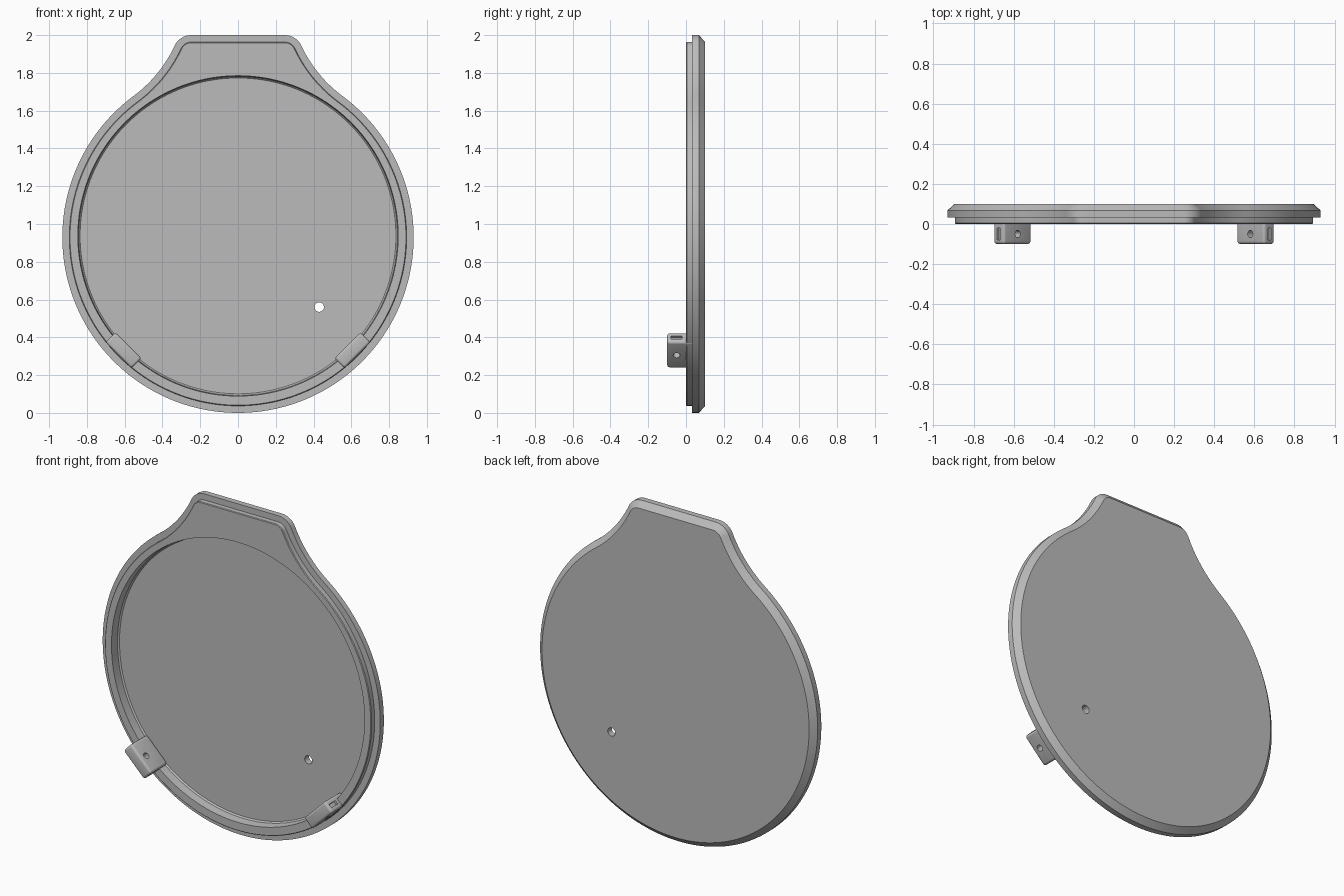
import bpy, bmesh
from math import radians, cos, sin, atan2, pi
from mathutils import Matrix, Vector

if "Cube" in bpy.data.objects:
    bpy.data.objects.remove(bpy.data.objects["Cube"], do_unlink=True)

grey = bpy.data.materials.new("plain grey")
grey.use_nodes = True
grey.diffuse_color = (0.5, 0.5, 0.5, 1)
grey.node_tree.nodes["Principled BSDF"].inputs["Base Color"].default_value = (0.5, 0.5, 0.5, 1)

DISC_Z, DISC_R = 0.93, 0.93
DISH_Z, DISH_R = 0.937, 0.848


def finish(name, bm):
    bmesh.ops.recalc_face_normals(bm, faces=bm.faces)
    mesh = bpy.data.meshes.new(name)
    bm.to_mesh(mesh)
    bm.free()
    mesh.materials.append(grey)
    obj = bpy.data.objects.new(name, mesh)
    bpy.context.collection.objects.link(obj)
    return obj


def activate(obj):
    bpy.ops.object.select_all(action="DESELECT")
    obj.select_set(True)
    bpy.context.view_layer.objects.active = obj


def cut(obj, cutter):
    cutter.hide_render = True
    mod = obj.modifiers.new("cut", "BOOLEAN")
    mod.operation, mod.solver, mod.object = "DIFFERENCE", "EXACT", cutter
    activate(obj)
    bpy.ops.object.modifier_apply(modifier=mod.name)
    bpy.data.objects.remove(cutter, do_unlink=True)


def smooth(obj):
    activate(obj)
    bpy.ops.object.shade_smooth_by_angle(angle=radians(30))


def arc(cx, cz, r, start, end, steps):
    angles = [radians(start + (end - start) * i / steps) for i in range(steps + 1)]
    return [(cx + r * cos(a), cz + r * sin(a)) for a in angles]


# Disc with a flared tab on top, inset by d
def outline(d):
    join, flare, corner = 53.5, 0.70, 0.096
    fx = (DISC_R + flare) * cos(radians(join))
    fz = DISC_Z + (DISC_R + flare) * sin(radians(join))
    half = arc(0, DISC_Z, DISC_R - d, -90, join, 72)
    half += arc(fx, fz, flare + d, 180 + join, 205, 14)[1:]
    half += arc(0.248, 1.904, corner - d, 25, 90, 10)[1:]
    x, z = half[-1]
    half += [(x * (1 - i / 12), z) for i in range(1, 13)]
    return half + [(-x, z) for x, z in half[-2:0:-1]]


# Round dish edge, matched point for point with the outline
def dish(r):
    angles = [atan2(z - DISH_Z, x) for x, z in outline(0.037)]
    return [(r * cos(a), DISH_Z + r * sin(a)) for a in angles]


# Plate: chamfered back, stepped lip, shallow dish in front
bm = bmesh.new()
layers = [(outline(0.035), 0.10), (outline(0), 0.068), (outline(0), 0.033),
          (outline(0.037), 0.033), (outline(0.037), 0.004), (outline(0.041), 0),
          (dish(DISH_R), 0), (dish(DISH_R - 0.004), 0.052), (dish(DISH_R - 0.012), 0.06)]
rings = [[bm.verts.new((x, y, z)) for x, z in pts] for pts, y in layers]
for a, b in zip(rings, rings[1:]):
    for i in range(len(a)):
        j = (i + 1) % len(a)
        bm.faces.new((a[i], a[j], b[j], b[i]))
bm.faces.new(rings[0])
bm.faces.new(rings[-1])
plate = finish("plate", bm)


def cylinder(name, radius, depth, matrix):
    bm = bmesh.new()
    bmesh.ops.create_cone(bm, cap_ends=True, segments=32, radius1=radius,
                          radius2=radius, depth=depth, matrix=matrix)
    return finish(name, bm)


def block(name, size, matrix, bevel=0):
    bm = bmesh.new()
    bmesh.ops.create_cube(bm, size=1, matrix=Matrix.Diagonal((*size, 1)))
    if bevel:
        bmesh.ops.bevel(bm, geom=bm.edges[:], offset=bevel, segments=4,
                        profile=0.5, affect="EDGES")
    bm.transform(matrix)
    return finish(name, bm)


# Small drain hole through the plate
cut(plate, cylinder("hole_cutter", 0.025, 0.4,
                    Matrix.Translation((0.43, 0.08, 0.56)) @ Matrix.Rotation(pi / 2, 4, "X")))
smooth(plate)

# Two lugs on the lip: local x is radial, local z runs along the rim
for side, name in ((1, "left_lug"), (-1, "right_lug")):
    radial = Vector((side * cos(pi / 4), 0, -sin(pi / 4)))
    along = Vector((side * sin(pi / 4), 0, cos(pi / 4)))
    deep = along.cross(radial)
    frame = Matrix((radial, deep, along)).transposed().to_4x4()
    frame.translation = Vector((0, -0.02, DISH_Z)) + radial * 0.857
    lug = block(name, (0.075, 0.16, 0.195), frame, 0.014)
    pin = frame @ Matrix.Translation((0, -0.03 * deep.y, 0)) @ Matrix.Rotation(pi / 2, 4, "Y")
    cut(lug, cylinder("pin_cutter", 0.018, 0.3, pin))
    # Narrow slot in the upper end
    slot = frame @ Matrix.Translation((0, -0.03 * deep.y, 0.0975))
    cut(lug, block("slot_cutter", (0.022, 0.06, 0.03), slot))
    smooth(lug)
